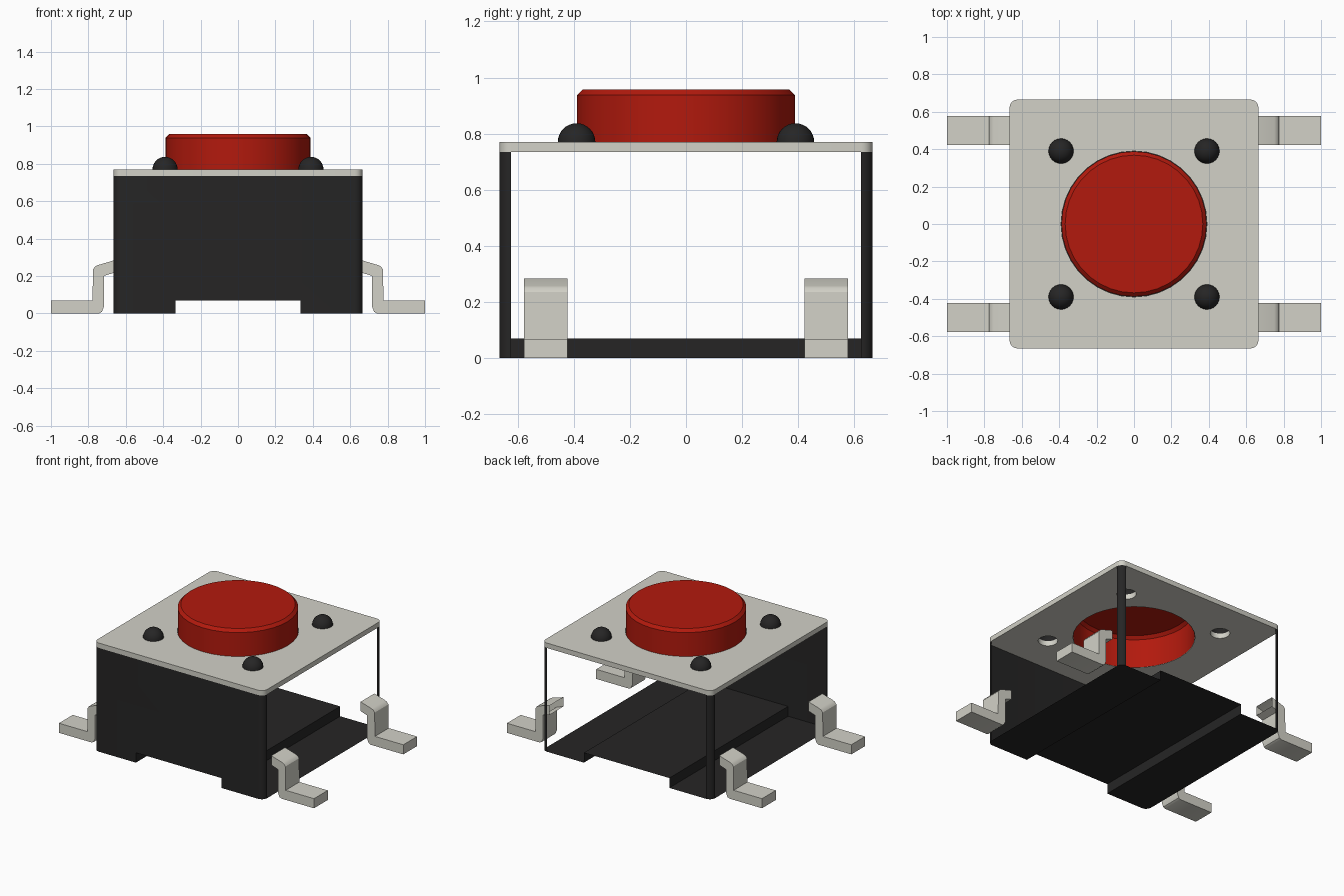
import bpy, bmesh, math
from mathutils import Matrix

cube = bpy.data.objects.get("Cube")
if cube:
    bpy.data.objects.remove(cube, do_unlink=True)

HALF, CORNER = 0.665, 0.042        # square footprint and its corner radius
PLATE_Z, TOP_Z = 0.735, 0.77       # cover plate underside and top
NOTCH_X, NOTCH_Z = 0.335, 0.07     # channel under the body
BUTTON_R, PEG_R, PEG_AT = 0.388, 0.067, 0.39


def material(name, rgb):
    m = bpy.data.materials.new(name)
    m.use_nodes = True
    m.diffuse_color = (*rgb, 1)
    m.node_tree.nodes["Principled BSDF"].inputs["Base Color"].default_value = (*rgb, 1)
    return m


metal = material("pale metal", (0.645, 0.638, 0.572))
black = material("black plastic", (0.019, 0.0185, 0.0185))
red = material("red plastic", (0.448, 0.010, 0.004))


def finish(name, mesh, mat, smooth=True):
    ob = bpy.data.objects.new(name, mesh)
    bpy.context.collection.objects.link(ob)
    mesh.materials.clear()
    mesh.materials.append(mat)
    if smooth:
        bpy.ops.object.select_all(action='DESELECT')
        ob.select_set(True)
        bpy.context.view_layer.objects.active = ob
        bpy.ops.object.shade_smooth_by_angle(angle=math.radians(30))
    return ob


def from_bmesh(name, bm, mat, smooth=True):
    bmesh.ops.remove_doubles(bm, verts=bm.verts, dist=1e-4)
    bmesh.ops.recalc_face_normals(bm, faces=bm.faces)
    mesh = bpy.data.meshes.new(name)
    bm.to_mesh(mesh)
    bm.free()
    return finish(name, mesh, mat, smooth)


def face(bm, pts):
    bm.faces.new([bm.verts.new(p) for p in pts])


def corner_arc(sx, sy, steps=6):
    """Rounded corner from the side wall to the front or back wall."""
    c = HALF - CORNER
    angles = [math.pi / 2 * i / steps for i in range(steps + 1)]
    return [(sx * (c + CORNER * math.cos(a)), sy * (c + CORNER * math.sin(a))) for a in angles]


# Body: thin shell with a front wall, four corner posts and a stepped floor
bm = bmesh.new()
for sx in (1, -1):
    for sy in (1, -1):
        arc = corner_arc(sx, sy)
        for (x0, y0), (x1, y1) in zip(arc, arc[1:]):
            face(bm, [(x0, y0, 0), (x1, y1, 0), (x1, y1, PLATE_Z), (x0, y0, PLATE_Z)])
    nx = sx * NOTCH_X
    foot = [(nx, -HALF)] + corner_arc(sx, -1)[::-1] + corner_arc(sx, 1) + [(nx, HALF)]
    face(bm, [(x, y, 0) for x, y in foot])
    face(bm, [(nx, -HALF, 0), (nx, HALF, 0), (nx, HALF, NOTCH_Z), (nx, -HALF, NOTCH_Z)])
face(bm, [(sx * NOTCH_X, sy * HALF, NOTCH_Z) for sx, sy in ((-1, -1), (1, -1), (1, 1), (-1, 1))])
w = HALF - CORNER
wall = [(-w, 0), (-NOTCH_X, 0), (-NOTCH_X, NOTCH_Z), (NOTCH_X, NOTCH_Z),
        (NOTCH_X, 0), (w, 0), (w, PLATE_Z), (-w, PLATE_Z)]
face(bm, [(x, -HALF, z) for x, z in wall])
from_bmesh("body_shell", bm, black)

# Cover plate: rounded square with holes for the button and pegs
def circle(cx, cy, r, n):
    return [(cx + r * math.cos(2 * math.pi * i / n), cy + r * math.sin(2 * math.pi * i / n))
            for i in range(n)]


pegs = [(sx * PEG_AT, sy * PEG_AT) for sx in (-1, 1) for sy in (-1, 1)]
outline = (corner_arc(1, 1) + corner_arc(-1, 1)[::-1]
           + corner_arc(-1, -1) + corner_arc(1, -1)[::-1])
loops = [outline, circle(0, 0, BUTTON_R + 0.002, 36)]
loops += [circle(x, y, PEG_R - 0.004, 24) for x, y in pegs]
curve = bpy.data.curves.new("plate_outline", 'CURVE')
curve.dimensions, curve.fill_mode = '2D', 'BOTH'
curve.extrude = (TOP_Z - PLATE_Z) / 2
for pts in loops:
    s = curve.splines.new('POLY')
    s.points.add(len(pts) - 1)
    for p, (x, y) in zip(s.points, pts):
        p.co = (x, y, 0, 1)
    s.use_cyclic_u = True
helper = bpy.data.objects.new("plate_outline", curve)
bpy.context.collection.objects.link(helper)
bpy.context.view_layer.update()
plate_mesh = bpy.data.meshes.new_from_object(
    helper.evaluated_get(bpy.context.evaluated_depsgraph_get()))
bpy.data.objects.remove(helper, do_unlink=True)
plate_mesh.transform(Matrix.Translation((0, 0, (TOP_Z + PLATE_Z) / 2)))
bm = bmesh.new()
bm.from_mesh(plate_mesh)
from_bmesh("cover_plate", bm, metal)


# Turned parts, open underneath
def turned(name, profile, n, mat, at=(0, 0)):
    bm = bmesh.new()
    rings = [[(x, y, z) for x, y in circle(*at, r, n)] for r, z in profile]
    for a, b in zip(rings, rings[1:]):
        for i in range(n):
            j = (i + 1) % n
            face(bm, [a[i], a[j], b[j], b[i]])
    face(bm, rings[-1])
    return from_bmesh(name, bm, mat)


turned("button", [(BUTTON_R, PLATE_Z), (BUTTON_R, 0.938), (BUTTON_R - 0.02, 0.958)], 36, red)
dome = [(PEG_R * math.cos(a), TOP_Z + PEG_R * math.sin(a))
        for a in (math.pi / 2 * i / 8.2 for i in range(9))]
for i, at in enumerate(pegs):
    turned(f"peg_{i + 1}", dome, 24, black, at)

# Bent terminals, open at the end that meets the body
section = [(0.665, 0.283), (0.75, 0.258), (0.765, 0.25), (0.775, 0.235), (0.778, 0.068),
           (1.0, 0.068), (1.0, 0), (0.742, 0), (0.728, 0.008), (0.717, 0.035),
           (0.717, 0.2), (0.665, 0.217)]
for sx, side in ((1, "left"), (-1, "right")):
    for sy, end in ((-1, "front"), (1, "back")):
        y0, y1 = sy * 0.5 - 0.077, sy * 0.5 + 0.077
        bm = bmesh.new()
        for (xa, za), (xb, zb) in zip(section, section[1:]):
            face(bm, [(sx * xa, y0, za), (sx * xb, y0, zb), (sx * xb, y1, zb), (sx * xa, y1, za)])
        for y in (y0, y1):
            face(bm, [(sx * x, y, z) for x, z in section])
        from_bmesh(f"{end}_{side}_terminal", bm, metal)
